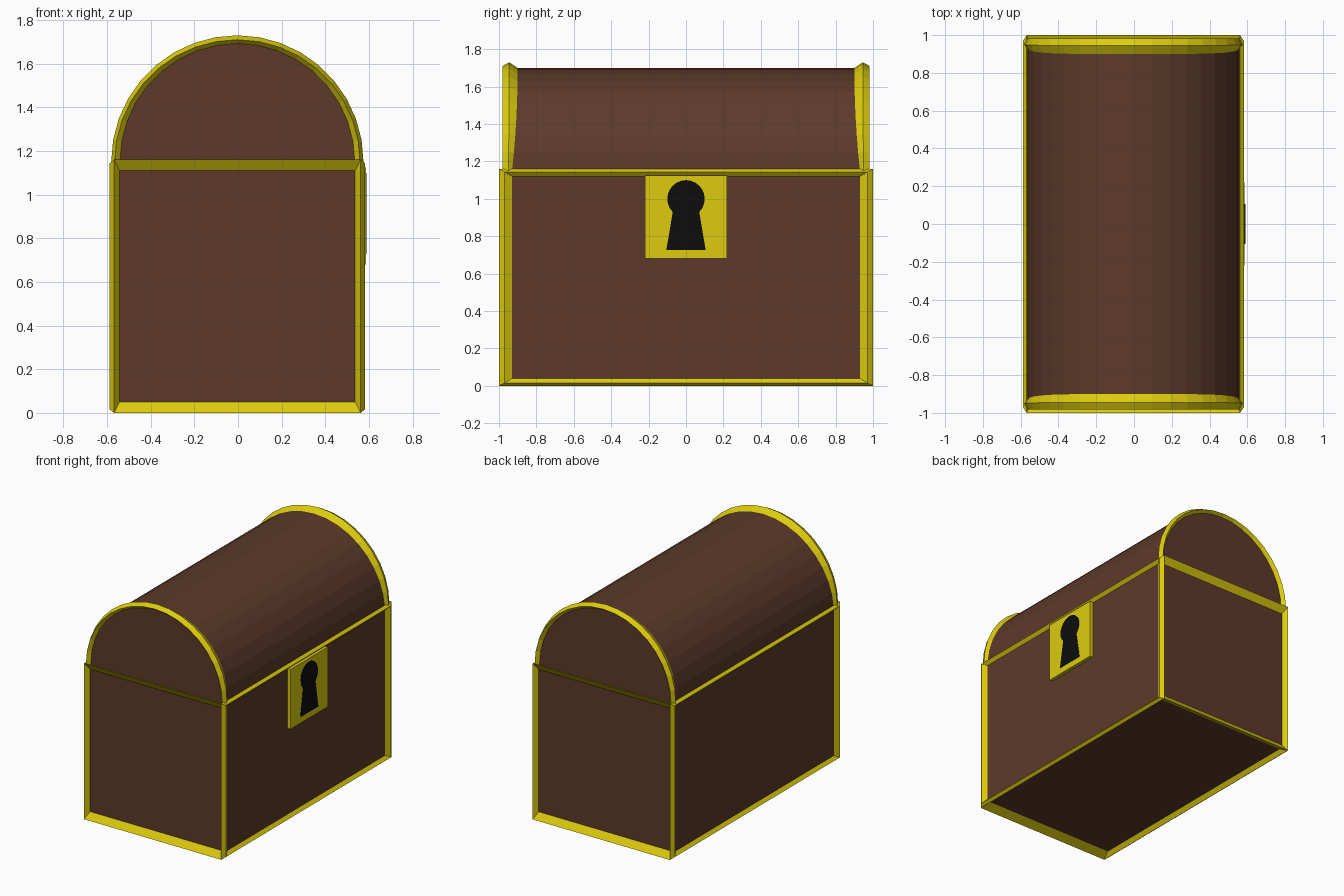
import bpy, bmesh
from math import sin, cos, radians

if "Cube" in bpy.data.objects:
    bpy.data.objects.remove(bpy.data.objects["Cube"])

CX = -0.003      # chest centre in x (the lock plate sticks out on +x)
H = 1.16         # height of the body


def material(name, rgb):
    m = bpy.data.materials.new(name)
    m.diffuse_color = (*rgb, 1)
    m.use_nodes = True
    m.node_tree.nodes["Principled BSDF"].inputs["Base Color"].default_value = m.diffuse_color
    return m


WOOD = material("wood", (0.11, 0.042, 0.023))
GOLD = material("gold", (0.72, 0.60, 0.004))
BLACK = material("black", (0.004, 0.004, 0.004))


def build(name, faces, mat, shift=CX):
    """Make an object from faces given as lists of points; shared points are welded."""
    bm = bmesh.new()
    for f in faces:
        bm.faces.new([bm.verts.new((x + shift, y, z)) for x, y, z in f])
    bmesh.ops.remove_doubles(bm, verts=bm.verts, dist=1e-5)
    bmesh.ops.recalc_face_normals(bm, faces=bm.faces)
    me = bpy.data.meshes.new(name)
    bm.to_mesh(me)
    bm.free()
    me.materials.append(mat)
    ob = bpy.data.objects.new(name, me)
    bpy.context.collection.objects.link(ob)
    return ob


def prism(name, outline, x0, x1, mat):
    """Extrude a (y, z) outline along x."""
    n = len(outline)
    a = [(x0, y, z) for y, z in outline]
    b = [(x1, y, z) for y, z in outline]
    sides = [[a[i], a[(i + 1) % n], b[(i + 1) % n], b[i]] for i in range(n)]
    return build(name, [a, b] + sides, mat, 0)


# Body panels: a box open at the top, under the lid
px, py, z0, z1 = 0.563, 0.965, 0.03, 1.14
ring = [(-px, -py), (px, -py), (px, py), (-px, py)]
panels = [[(*ring[i], z0), (*ring[(i + 1) % 4], z0),
           (*ring[(i + 1) % 4], z1), (*ring[i], z1)] for i in range(4)]
build("body_panels", panels + [[(*p, z0) for p in ring]], WOOD)

# Body trim: raised bevelled bands; five points describe one corner, mirrored 8 times
A = (0.540, 0.965, 0.05)    # foot on the end panel
R1 = (0.565, 1.000, 0.0)    # ridge of the end
R2 = (0.585, 0.970, 0.016)  # ridge of the long side
B = (0.563, 0.930, 0.04)    # foot on the long panel
C = (0.540, 0.935, 0.03)    # foot on the bottom


def corner(p, sx, sy, top):
    return (p[0] * sx, p[1] * sy, H - p[2] if top else p[2])


def band(profile, c0, c1):
    return [[corner(p, *c0), corner(q, *c0), corner(q, *c1), corner(p, *c1)]
            for p, q in zip(profile, profile[1:])]


trim = []
for s in (-1, 1):
    for t in (-1, 1):
        trim += band([A, R1, R2, B], (s, t, 0), (s, t, 1))
    for top in (0, 1):
        trim += band([A, R1, C], (-1, s, top), (1, s, top))
        trim += band([B, R2, R1, C], (s, -1, top), (s, 1, top))
build("body_trim", trim, GOLD)


# Lid: half-round arch in 18 flat segments with short straight feet
def arch(rx, rz, y, flare=0.0):
    pts = [(rx, y + flare, 1.13)]
    for i in range(19):
        a = radians(10 * i)
        pts.append((rx * cos(a), y + flare * (1 - sin(a)) ** 2, 1.15 + rz * sin(a)))
    return pts + [(-rx, y + flare, 1.13)]


def flip(pts, s):
    return [(x, y * s, z) for x, y, z in pts]


def loft(a, b):
    return [[a[i], a[i + 1], b[i + 1], b[i]] for i in range(len(a) - 1)]


dome = arch(0.562, 0.55, 0.90, 0.03)
end = arch(0.538, 0.542, 0.958)
build("lid_dome", loft(dome, flip(dome, -1)), WOOD)
rim_profile = [end, arch(0.562, 0.56, 0.982), arch(0.578, 0.58, 0.945, 0.005), dome]
for label, s in (("front", -1), ("back", 1)):
    build(label + "_lid_panel", [flip(end, s)], WOOD)
    rim = [flip(p, s) for p in rim_profile]
    build(label + "_lid_rim", sum((loft(a, b) for a, b in zip(rim, rim[1:])), []), GOLD)
    # Single panels need their normal turned outwards
    me = bpy.data.objects[label + "_lid_panel"].data
    if me.polygons[0].normal.y * s < 0:
        me.flip_normals()

# Lock plate and keyhole on the right side
prism("lock_plate", [(-0.22, 0.68), (0.22, 0.68), (0.22, 1.125), (-0.22, 1.125)],
      0.55, 0.586, GOLD)
hole = [(-0.105, 0.727), (0.105, 0.727)]
hole += [(0.1 * cos(radians(a)), 1.0 + 0.1 * sin(radians(a))) for a in range(-45, 226, 15)]
prism("keyhole", hole, 0.56, 0.589, BLACK)
